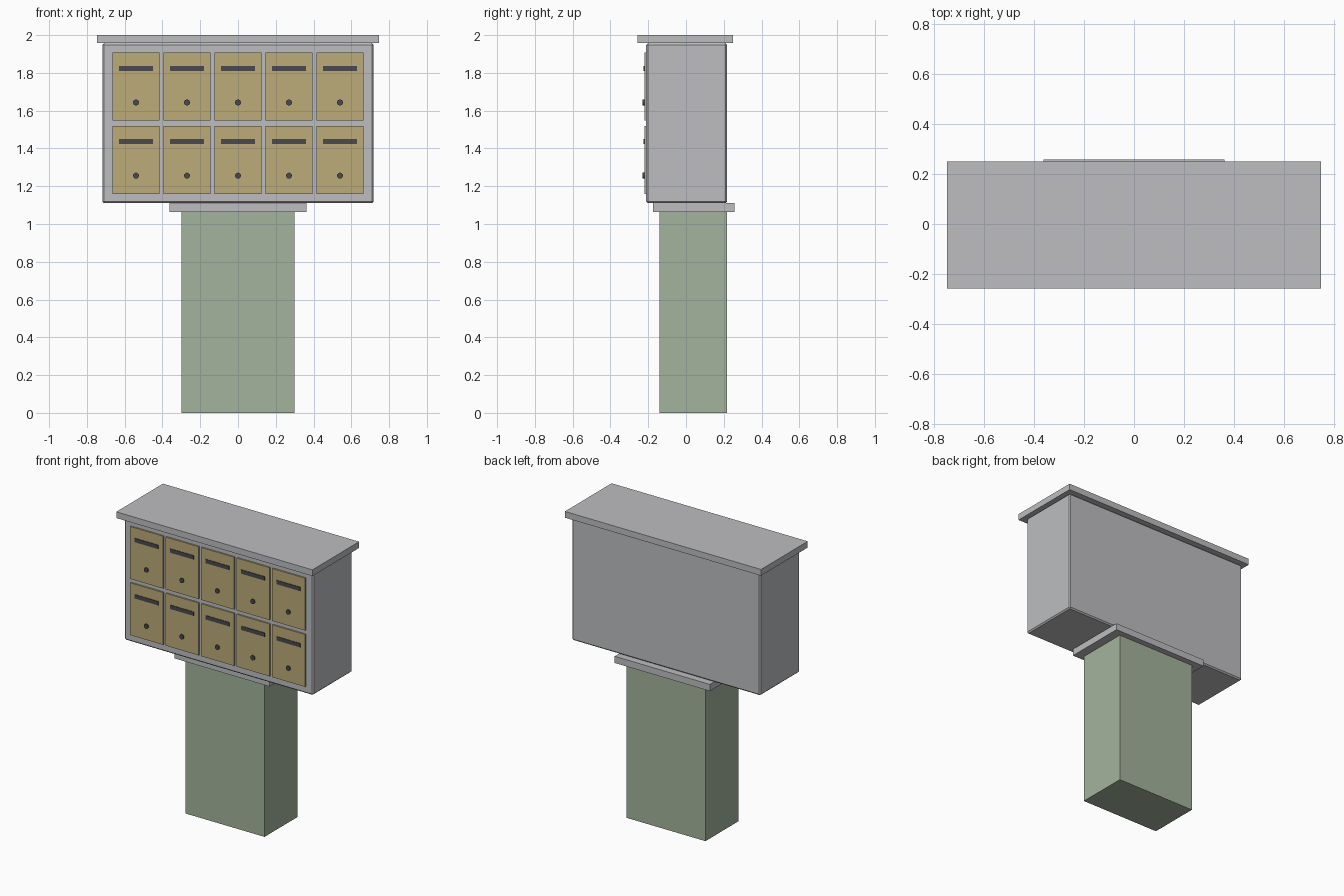
import bpy, math

if "Cube" in bpy.data.objects:
    bpy.data.objects.remove(bpy.data.objects["Cube"])


def material(name, rgb):
    m = bpy.data.materials.new(name)
    lin = [((c / 255 + 0.055) / 1.055) ** 2.4 for c in rgb]
    m.diffuse_color = (*lin, 1)
    m.use_nodes = True
    m.node_tree.nodes["Principled BSDF"].inputs["Base Color"].default_value = m.diffuse_color
    return m


GREY = material("light grey metal", (189, 190, 192))
GREEN = material("sage green", (164, 180, 156))
TAN = material("tan door", (188, 171, 120))
DARK = material("dark grey", (73, 73, 79))


def box(name, x, y, z, mat, bevel=0):
    """Box from (min, max) ranges on each axis."""
    bpy.ops.mesh.primitive_cube_add(
        size=1, location=[(r[0] + r[1]) / 2 for r in (x, y, z)])
    ob = bpy.context.object
    ob.name = name
    ob.scale = [r[1] - r[0] for r in (x, y, z)]
    bpy.ops.object.transform_apply(location=False, rotation=False, scale=True)
    ob.data.materials.append(mat)
    if bevel:
        mod = ob.modifiers.new("bevel", 'BEVEL')
        mod.width = bevel
        mod.segments = 1
    return ob


# Pedestal, mounting plate, cabinet and roof
box("pedestal", (-0.30, 0.30), (-0.14, 0.217), (0, 1.066), GREEN)
box("mounting_plate", (-0.362, 0.362), (-0.175, 0.258), (1.064, 1.11), GREY)
box("cabinet", (-0.718, 0.718), (-0.211, 0.217), (1.11, 1.957), GREY, 0.009)
box("roof", (-0.746, 0.746), (-0.257, 0.25), (1.957, 2.0), GREY)

# Two rows of five doors, each with a mail slot and a lock
for row, cz in enumerate((1.727, 1.340)):
    for col in range(5):
        cx = (col - 2) * 0.27
        tag = f"_{row + 1}_{col + 1}"
        box("door" + tag, (cx - 0.125, cx + 0.125), (-0.221, -0.205),
            (cz - 0.18, cz + 0.18), TAN)
        box("mail_slot" + tag, (cx - 0.09, cx + 0.09), (-0.2245, -0.218),
            (cz + 0.083, cz + 0.110), DARK)
        bpy.ops.mesh.primitive_cylinder_add(
            vertices=12, radius=0.016, depth=0.014,
            location=(cx, -0.223, cz - 0.084), rotation=(math.pi / 2, 0, 0))
        lock = bpy.context.object
        lock.name = "lock" + tag
        lock.data.materials.append(DARK)
        bpy.ops.object.shade_smooth_by_angle(angle=math.radians(40))
